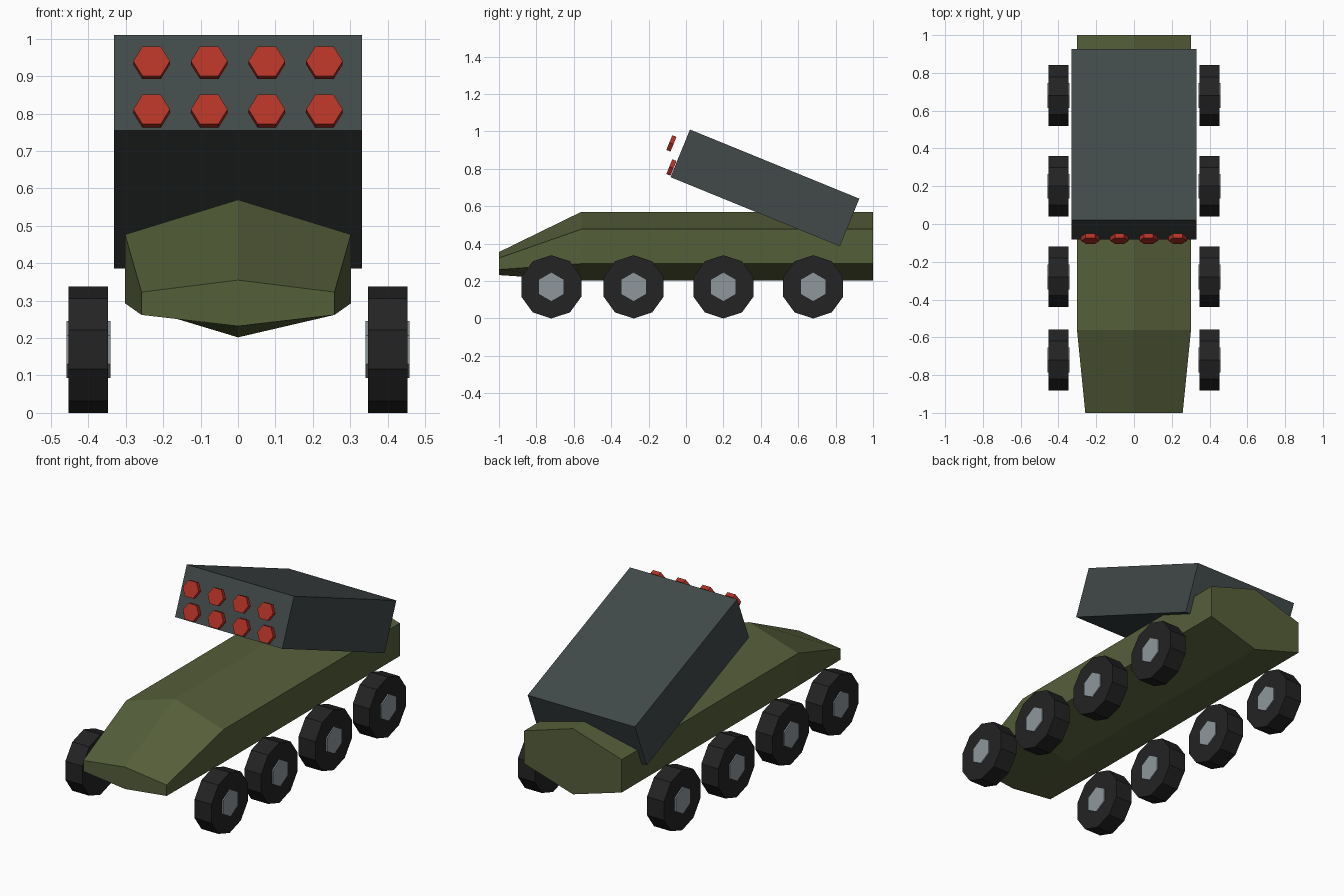
import bpy, bmesh
from math import radians, pi
from mathutils import Matrix, Vector

cube = bpy.data.objects.get("Cube")
if cube:
    bpy.data.objects.remove(cube, do_unlink=True)


def material(name, rgb):
    m = bpy.data.materials.new(name)
    m.use_nodes = True
    m.diffuse_color = (*rgb, 1)
    m.node_tree.nodes["Principled BSDF"].inputs["Base Color"].default_value = (*rgb, 1)
    return m


olive = material("olive paint", (0.091, 0.114, 0.042))
slate = material("slate grey", (0.054, 0.067, 0.067))
rubber = material("tyre black", (0.017, 0.017, 0.017))
steel = material("hub grey", (0.270, 0.310, 0.335))
red = material("missile red", (0.45, 0.032, 0.019))


def finish(name, bm, mat):
    bmesh.ops.recalc_face_normals(bm, faces=bm.faces)
    mesh = bpy.data.meshes.new(name)
    bm.to_mesh(mesh)
    bm.free()
    mesh.materials.append(mat)
    obj = bpy.data.objects.new(name, mesh)
    bpy.context.collection.objects.link(obj)
    return obj


def prism(name, sides, radius, depth, matrix, mat):
    bm = bmesh.new()
    bmesh.ops.create_cone(bm, cap_ends=True, segments=sides, radius1=radius,
                          radius2=radius, depth=depth, matrix=matrix)
    return finish(name, bm, mat)


# Hull: six-sided section lofted from the nose to the stern
def section(y, half, top, shoulder, sill, keel):
    return [Vector(p) for p in ((0, y, top), (half, y, shoulder), (half, y, sill),
                                (0, y, keel), (-half, y, sill), (-half, y, shoulder))]


bm = bmesh.new()
rings = [[bm.verts.new(p) for p in section(*s)] for s in (
    (-1, 0.258, 0.355, 0.323, 0.262, 0.232),
    (-0.56, 0.302, 0.57, 0.477, 0.293, 0.202),
    (1, 0.302, 0.57, 0.477, 0.293, 0.202))]
for a, b in zip(rings, rings[1:]):
    for i in range(6):
        j = (i + 1) % 6
        bm.faces.new((a[i], a[j], b[j], b[i]))
bm.faces.new(rings[0])
bm.faces.new(rings[-1])
finish("hull", bm, olive)

# Launcher box, tilted nose up
tilt = Matrix.Rotation(radians(-22.2), 4, 'X')
bm = bmesh.new()
bmesh.ops.create_cube(bm, size=1, matrix=Matrix.Translation((0, 0.422, 0.698)) @ tilt
                      @ Matrix.Diagonal((0.664, 0.978, 0.275, 1)))
finish("launcher_box", bm, slate)

# Missile tips: two upright rows of four, each tilted with the launcher
for row, z in (("lower", 0.807), ("upper", 0.936)):
    for i in range(4):
        x = (i - 1.5) * 0.154
        turn = Matrix.Rotation(pi / 2, 4, 'X') @ Matrix.Rotation(pi / 2, 4, 'Z')
        prism(f"missile_tip_{row}_{i + 1}", 6, 0.049, 0.024,
              Matrix.Translation((x, -0.078, z)) @ tilt @ turn, red)

# Wheels: ten-sided tyres with six-sided hubs, one corner at the top
axle = Matrix.Rotation(pi / 2, 4, 'Y')
for side, sign in (("left", 1), ("right", -1)):
    for i, y in enumerate((-0.72, -0.28, 0.20, 0.68)):
        place = Matrix.Translation((sign * 0.4, y, 0.169)) @ axle
        prism(f"tyre_{side}_{i + 1}", 10, 0.169, 0.105, place, rubber)
        prism(f"hub_{side}_{i + 1}", 6, 0.076, 0.118, place, steel)

# Hexagonal and decagonal corners line up with the vertical axis
for obj in bpy.data.objects:
    if not obj.name.startswith(("tyre", "hub")):
        continue
    mesh = obj.data
    cy = sum(v.co.y for v in mesh.vertices) / len(mesh.vertices)
    top = max(mesh.vertices, key=lambda v: v.co.z)
    if abs(top.co.y - cy) > 0.01:
        centre = Vector((0, cy, 0.169))
        sides = 10 if obj.name.startswith("tyre") else 6
        spin = Matrix.Rotation(pi / sides, 4, 'X')
        mesh.transform(Matrix.Translation(centre) @ spin @ Matrix.Translation(-centre))
